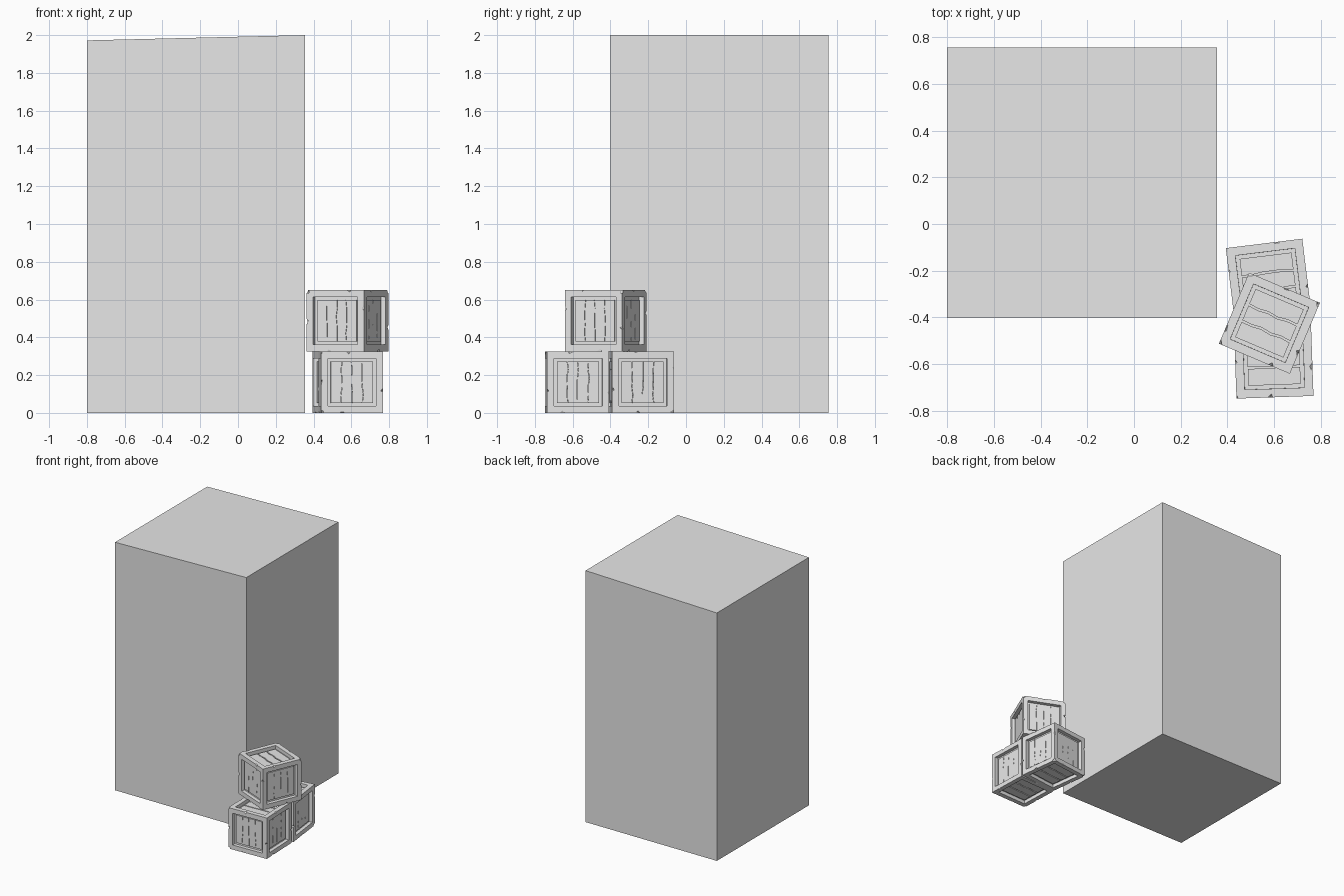
import bpy, bmesh, math, random
from mathutils import Matrix, Vector

if "Cube" in bpy.data.objects:
    bpy.data.objects.remove(bpy.data.objects["Cube"])

random.seed(4)
gray = bpy.data.materials.new("plain_gray")
gray.diffuse_color = (0.8, 0.8, 0.8, 1)
gray.use_nodes = True
gray.node_tree.nodes["Principled BSDF"].inputs["Base Color"].default_value = gray.diffuse_color

S, H = 0.33, 0.325          # crate width and height
BORDER, DEPTH = 0.052, 0.028  # frame width, recess depth


def make_object(name, bm):
    bmesh.ops.recalc_face_normals(bm, faces=bm.faces)
    me = bpy.data.meshes.new(name)
    bm.to_mesh(me)
    bm.free()
    me.materials.append(gray)
    ob = bpy.data.objects.new(name, me)
    bpy.context.collection.objects.link(ob)
    return ob


def frame_body():
    # cube with one recessed panel on every side
    bm = bmesh.new()
    bmesh.ops.create_cube(bm, size=S)
    faces = list(bm.faces)
    bmesh.ops.inset_individual(bm, faces=faces, thickness=BORDER)
    bmesh.ops.inset_individual(bm, faces=faces, thickness=0.0005, depth=-DEPTH)
    return bm


def chip_cutters():
    # small tumbled cubes along the edges and at some corners
    bm = bmesh.new()
    h = S / 2

    def chip(p, size):
        rot = Matrix.Rotation(random.uniform(0.4, 1.1), 4, Vector((1, random.random(), random.random())))
        bmesh.ops.create_cube(bm, size=size, matrix=Matrix.Translation(p) @ rot)

    for axis in range(3):
        for a in (-1, 1):
            for b in (-1, 1):
                p = Vector((0, 0, 0))
                p[axis] = random.uniform(-0.6, 0.6) * h
                p[(axis + 1) % 3], p[(axis + 2) % 3] = a * h * 1.03, b * h * 1.03
                chip(p, random.uniform(0.018, 0.026))
    for x in (-1, 1):
        for y in (-1, 1):
            for z in (-1, 1):
                if random.random() < 0.6:
                    chip(Vector((x, y, z)) * h * 1.02, random.uniform(0.022, 0.034))
    return bm


def add_planks(bm, mat, count, gap):
    # boards with wavy edges, lying in a recess on local +z, running along y
    w = S / 2 - BORDER - 0.001
    z0, z1 = S / 2 - DEPTH - 0.003, S / 2 - DEPTH + 0.009
    n = 5
    ys = [-w + 2 * w * i / n for i in range(n + 1)]
    seams = []
    for k in range(count + 1):
        inner = 0 < k < count
        seams.append([-w + 2 * w * k / count + (random.uniform(-0.004, 0.004) if inner else 0)
                      for _ in ys])
    for k in range(count):
        left = [(x + (gap / 2 if k else 0), y) for x, y in zip(seams[k], ys)]
        right = [(x - (gap / 2 if k < count - 1 else 0), y) for x, y in zip(seams[k + 1], ys)]
        rows = [[bm.verts.new(mat @ Vector((*p, z))) for p in right + left[::-1]] for z in (z0, z1)]
        bm.faces.new(rows[0][::-1])
        bm.faces.new(rows[1])
        m = len(rows[0])
        for i in range(m):
            j = (i + 1) % m
            bm.faces.new((rows[0][i], rows[0][j], rows[1][j], rows[1][i]))


def crate(name, loc, angle):
    place = (Matrix.Translation(loc) @ Matrix.Rotation(math.radians(angle), 4, 'Z')
             @ Matrix.Diagonal((1, 1, H / S, 1)))
    # chipped frame
    body = make_object(name + "_frame", frame_body())
    cutter = make_object("chip_cutter", chip_cutters())
    cutter.hide_render = True
    mod = body.modifiers.new("chips", 'BOOLEAN')
    mod.operation, mod.solver, mod.object = 'DIFFERENCE', 'EXACT', cutter
    deps = bpy.context.evaluated_depsgraph_get()
    deps.update()
    me = bpy.data.meshes.new_from_object(body.evaluated_get(deps))
    body.modifiers.clear()
    body.data = me
    bpy.data.objects.remove(cutter)
    body.matrix_world = place
    # boards: vertical on the sides, across on top and bottom
    bm = bmesh.new()
    for k in range(4):
        add_planks(bm, Matrix.Rotation(k * math.pi / 2, 4, 'Z') @ Matrix.Rotation(math.pi / 2, 4, 'X'),
                   4, 0.002)
    for flip in (0, math.pi):
        add_planks(bm, Matrix.Rotation(flip, 4, 'X') @ Matrix.Rotation(math.pi / 2, 4, 'Z'), 3, 0.008)
    make_object(name + "_boards", bm).matrix_world = place


# tall block with a slightly sloping top
bm = bmesh.new()
bmesh.ops.create_cube(bm, size=1)
for v in bm.verts:
    top = 1.972 if v.co.x < 0 else 2.0
    v.co = (-0.8 if v.co.x < 0 else 0.355, -0.403 if v.co.y < 0 else 0.755, top if v.co.z > 0 else 0)
make_object("tall_block", bm)

# crate stack
crate("front_crate", (0.598, -0.577, H / 2), 2)
crate("back_crate", (0.577, -0.247, H / 2), 7)
crate("top_crate", (0.58, -0.425, H * 1.5 + 0.001), -23)
